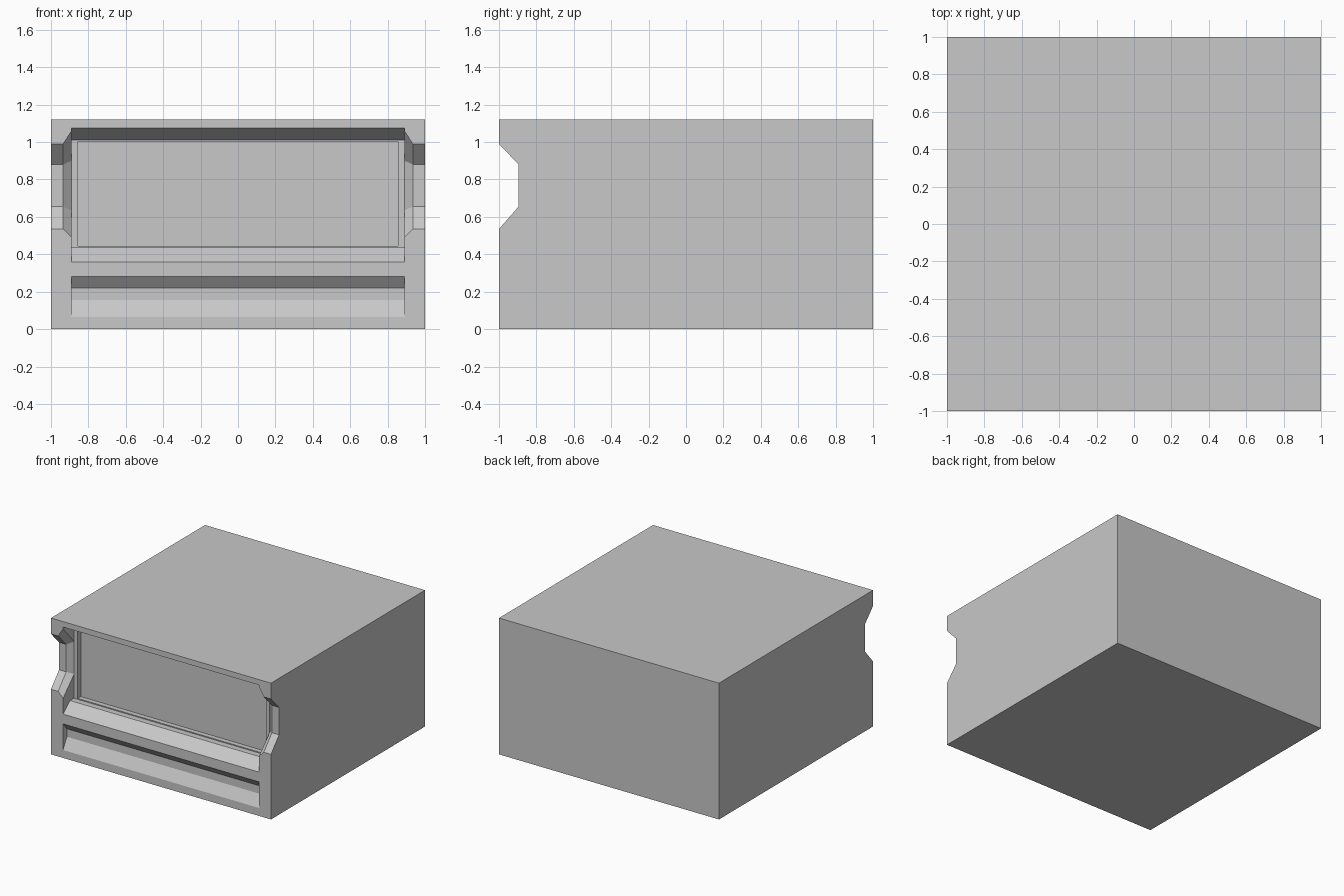
import bpy, bmesh

cube = bpy.data.objects.get("Cube")
if cube:
    bpy.data.objects.remove(cube, do_unlink=True)

GREY = (0.58, 0.58, 0.58, 1)
mat = bpy.data.materials.new("plain grey")
mat.use_nodes = True
mat.diffuse_color = GREY
mat.node_tree.nodes["Principled BSDF"].inputs["Base Color"].default_value = GREY

H = 1.12          # overall height
INNER = 0.89      # inner face of the side walls


def loft(name, sections, caps=True):
    """Skin matching (x, yz profile) sections into one object."""
    bm = bmesh.new()
    rings = [[bm.verts.new((x, y, z)) for y, z in prof] for x, prof in sections]
    for a, b in zip(rings, rings[1:]):
        for i in range(len(a)):
            j = (i + 1) % len(a)
            bm.faces.new((a[i], a[j], b[j], b[i]))
    if caps:
        bm.faces.new(rings[0])
        bm.faces.new(rings[-1])
    bmesh.ops.recalc_face_normals(bm, faces=bm.faces)
    if not caps:
        # open ends: make sure the top face points up
        top = max(bm.faces, key=lambda f: f.calc_center_median().z)
        if top.normal.z < 0:
            bmesh.ops.reverse_faces(bm, faces=bm.faces)
    mesh = bpy.data.meshes.new(name)
    bm.to_mesh(mesh)
    bm.free()
    mesh.materials.append(mat)
    ob = bpy.data.objects.new(name, mesh)
    bpy.context.collection.objects.link(ob)
    return ob


def notched(depth, z0, z1, z2, z3):
    """Side wall outline with a notch in its front edge."""
    return [(1, 0), (-1, 0), (-1, z0), (depth, z1), (depth, z2), (-1, z3), (-1, H), (1, H)]


def box_profile(y0, y1, z0, z1):
    return [(y0, z0), (y1, z0), (y1, z1), (y0, z1)]


# Side walls: notch widens into a chamfer on the inner edge
small = notched(-0.895, 0.535, 0.655, 0.88, 0.99)
large = notched(-0.855, 0.49, 0.635, 0.90, 1.06)
for side, s in (("left", 1), ("right", -1)):
    loft(side + "_wall", [(s, small), (s * 0.935, small), (s * INNER, large)])
    # Upright frame strip beside the recessed panel
    strip = box_profile(-0.86, -0.81, 0.435, 1.015)
    loft(side + "_panel_strip", [(s * 0.855, strip), (s * INNER, strip)])

# Main body: stepped lower front, recessed panel, sloped lintel
body = [(1, 0), (-1, 0), (-1, 0.065), (-0.95, 0.155), (-0.95, 0.22), (-1, 0.28),
        (-1, 0.36), (-0.91, 0.437), (-0.82, 0.437), (-0.82, 1.01), (-0.86, 1.01),
        (-1, 1.075), (-1, H), (1, H)]
loft("body", [(-INNER, body), (INNER, body)], caps=False)

# Thin rails above and below the panel
for name, z in (("lower", 0.437), ("upper", 1.002)):
    rail = box_profile(-0.86, -0.81, z, z + 0.008)
    loft(name + "_panel_rail", [(-0.855, rail), (0.855, rail)])
